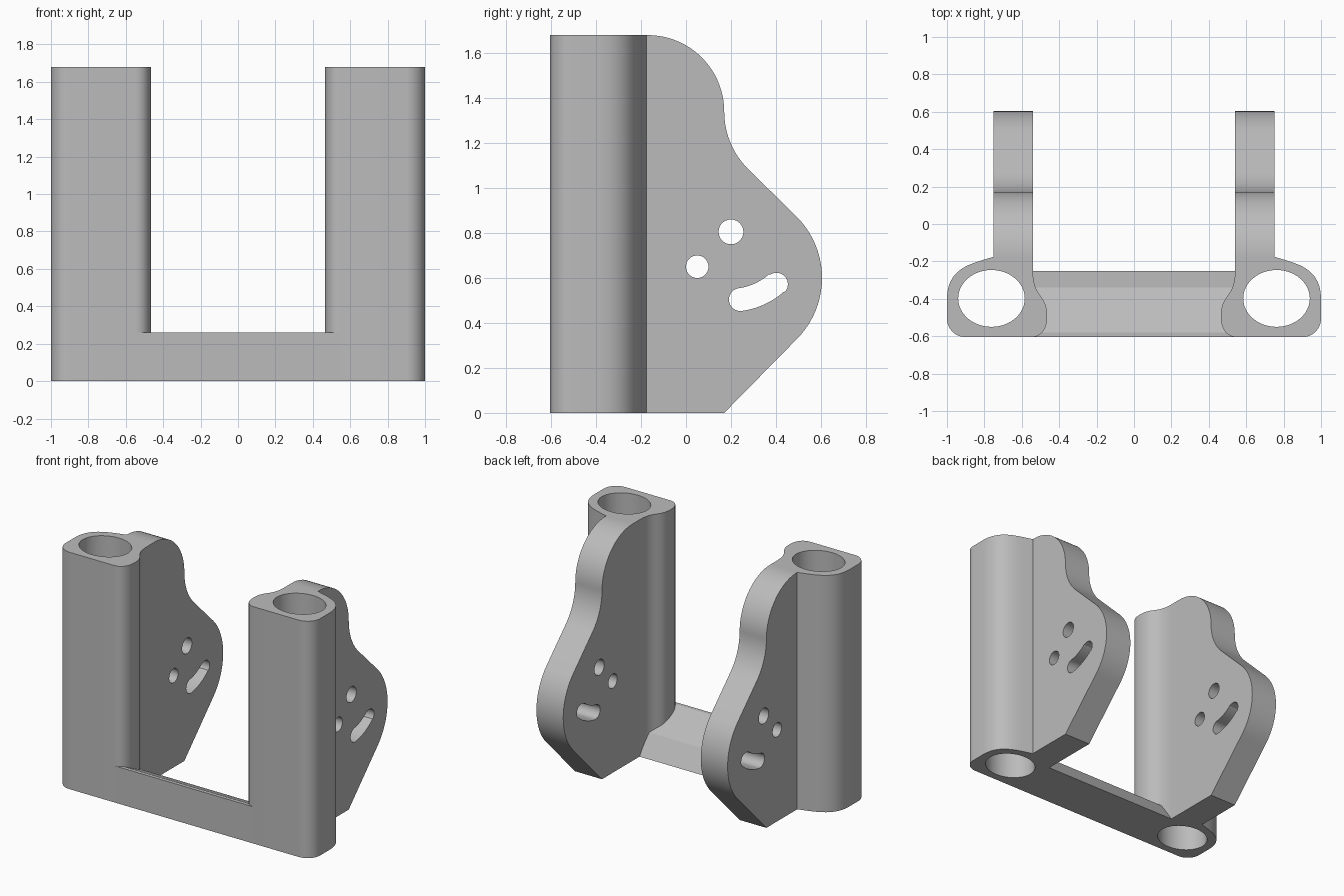
import bpy, bmesh
from math import cos, sin, radians
from mathutils import Vector, Matrix
from mathutils.geometry import interpolate_bezier

if "Cube" in bpy.data.objects:
    bpy.data.objects.remove(bpy.data.objects["Cube"])

grey = bpy.data.materials.new("plain grey")
grey.use_nodes = True
colour = (0.5, 0.5, 0.5, 1)
grey.diffuse_color = colour
grey.node_tree.nodes["Principled BSDF"].inputs["Base Color"].default_value = colour


def arc(cx, cy, rx, start, end, ry=None, steps=20):
    """Points along an arc, angles in degrees, both ends included."""
    ry = ry or rx
    angles = [radians(start + (end - start) * i / steps) for i in range(steps + 1)]
    return [(cx + rx * cos(a), cy + ry * sin(a)) for a in angles]


def ring(cx, cy, rx, ry=None):
    return arc(cx, cy, rx, 0, 360, ry, 48)[:-1]


def bezier(*points):
    return [tuple(p)[:2] for p in interpolate_bezier(*[Vector(p) for p in points], 14)]


def extrude(name, loops, depth, matrix=Matrix(), mirrored=False):
    """Fill an outline with its holes, and extrude it along local z."""
    bm = bmesh.new()
    for loop in loops:
        verts = [bm.verts.new((u, v, 0)) for u, v in loop]
        for a, b in zip(verts, verts[1:] + verts[:1]):
            bm.edges.new((a, b))
    bmesh.ops.triangle_fill(bm, edges=bm.edges[:], use_beauty=True, normal=(0, 0, 1))
    grown = bmesh.ops.extrude_face_region(bm, geom=bm.faces[:], use_keep_orig=True)
    top = [g for g in grown["geom"] if isinstance(g, bmesh.types.BMVert)]
    bmesh.ops.translate(bm, verts=top, vec=(0, 0, depth))
    bmesh.ops.transform(bm, matrix=matrix, verts=bm.verts[:])
    bmesh.ops.recalc_face_normals(bm, faces=bm.faces[:])
    mesh = bpy.data.meshes.new(name)
    bm.to_mesh(mesh)
    bm.free()
    mesh.materials.append(grey)
    obj = bpy.data.objects.new(name, mesh)
    bpy.context.collection.objects.link(obj)
    bpy.ops.object.select_all(action="DESELECT")
    obj.select_set(True)
    bpy.context.view_layer.objects.active = obj
    bpy.ops.object.shade_smooth_by_angle(angle=radians(25))
    if mirrored:
        obj.modifiers.new("other side", "MIRROR")
    return obj


# Local (u, v, depth) becomes world (y, z, x)
SIDEWAYS = Matrix(((0, 0, 1, 0), (1, 0, 0, 0), (0, 1, 0, 0), (0, 0, 0, 1)))
HEIGHT = 1.68

# Upright columns: rounded outline with an oval bore
column = (
    [(0.75, -0.175), (0.54, -0.175)]
    + bezier((0.54, -0.25), (0.54, -0.4), (0.465, -0.37), (0.465, -0.49))
    + bezier((0.465, -0.5), (0.465, -0.56), (0.495, -0.605), (0.55, -0.605))
    + arc(0.9, -0.505, 0.1, -90, 0)
    + bezier((1, -0.4), (1, -0.23), (0.86, -0.21), (0.76, -0.178))
)
bore = ring(0.762, -0.398, 0.178, 0.152)
extrude("columns", [column, bore], HEIGHT, mirrored=True)

# Side plates: curved outline, two round holes and a curved slot
plate = (
    [(-0.175, 0), (0.17, 0)]
    + arc(0.22, 0.6, 0.385, -45, 45)
    + arc(0.53, 1.34, 0.36, 225, 180)
    + arc(-0.17, 1.34, 0.34, 3, 90)
    + [(-0.175, HEIGHT)]
)
pivot = (0.2, 0.805)
slot = (
    arc(*pivot, 0.355, -82, -49)
    + arc(0.402, 0.572, 0.051, -49, 131)[1:-1]
    + arc(*pivot, 0.253, -49, -82)
    + arc(0.242, 0.504, 0.051, 98, 278)[1:-1]
)
extrude("side_plates", [plate, ring(*pivot, 0.055), ring(0.05, 0.65, 0.05), slot],
        0.21, Matrix.Translation((0.54, 0, 0)) @ SIDEWAYS, mirrored=True)

# Cross bar: front lip, sloping top and steep back
bar = [(-0.605, 0), (-0.25, 0), (-0.34, 0.14), (-0.58, 0.26), (-0.605, 0.26)]
extrude("cross_bar", [bar], 1.11, Matrix.Translation((-0.555, 0, 0)) @ SIDEWAYS)
